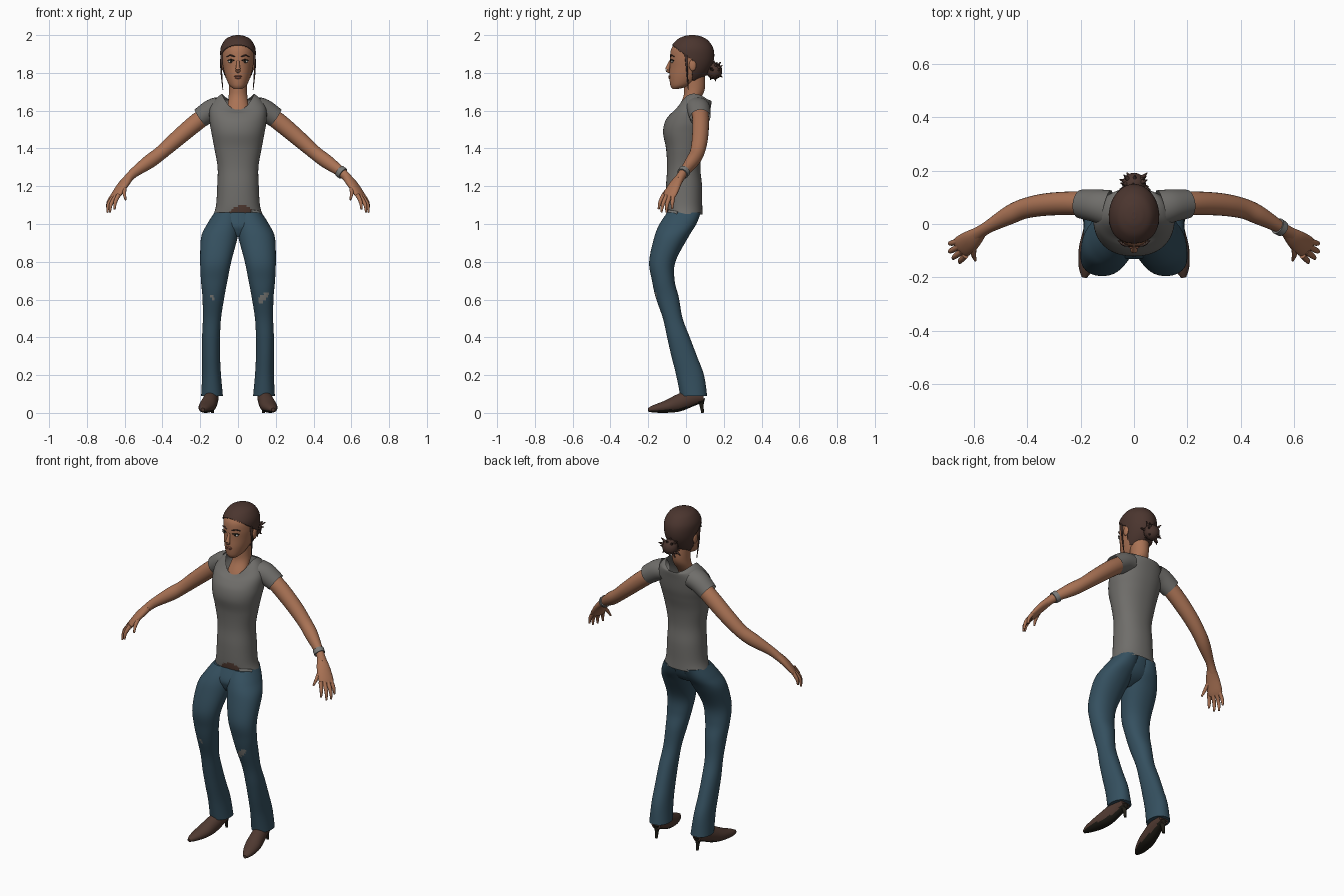
import bpy, bmesh, math, random
from mathutils import Vector, Matrix

random.seed(4)
cube = bpy.data.objects.get("Cube")
if cube:
    bpy.data.objects.remove(cube)


def material(name, *rgb):
    mat = bpy.data.materials.new(name)
    mat.use_nodes = True
    mat.diffuse_color = (*rgb, 1)
    mat.node_tree.nodes["Principled BSDF"].inputs["Base Color"].default_value = (*rgb, 1)
    return mat


skin = material("skin", .40, .17, .09)
hair = material("brown hair", .07, .036, .028)
shirt = material("grey shirt", .16, .155, .145)
denim = material("blue denim", .035, .08, .115)
leather = material("brown leather", .08, .042, .031)
sole = material("dark sole", .014, .012, .008)
lip = material("lips", .28, .10, .065)
white = material("eye white", .5, .48, .45)
metal = material("grey metal", .2, .2, .19)


def spline(rows, steps):
    """Catmull-Rom interpolation through rows of numbers."""
    out = []
    last = len(rows) - 1
    for i in range(last):
        a, b, c, d = (Vector(rows[min(max(k, 0), last)]) for k in range(i - 1, i + 3))
        for s in range(steps):
            t = s / steps
            out.append(b + (c - a) * (t / 2) + (a * 2 - b * 5 + c * 4 - d) * (t * t / 2)
                       + (b * 3 - a - c * 3 + d) * (t ** 3 / 2))
    return out + [Vector(rows[-1])]


def finish(name, bm, mats):
    bmesh.ops.recalc_face_normals(bm, faces=bm.faces)
    mesh = bpy.data.meshes.new(name)
    bm.to_mesh(mesh)
    bm.free()
    for m in mats:
        mesh.materials.append(m)
    for p in mesh.polygons:
        p.use_smooth = len(p.vertices) < 5
    obj = bpy.data.objects.new(name, mesh)
    bpy.context.collection.objects.link(obj)
    return obj


def bridge(name, rings, mats, caps=True):
    bm = bmesh.new()
    loops = [[bm.verts.new(p) for p in ring] for ring in rings]
    for a, b in zip(loops, loops[1:]):
        for i in range(len(a)):
            j = (i + 1) % len(a)
            bm.faces.new((a[i], a[j], b[j], b[i]))
    if caps:
        bm.faces.new(loops[0])
        bm.faces.new(loops[-1])
    return finish(name, bm, mats)


def loft(name, rows, mats, side=1, caps=True, power=2.0, seg=48, steps=7):
    """Rows: height, x min, x max, front y, back y, front drop, back drop."""
    rings = []
    for z, x0, x1, y0, y1, df, db in spline(rows, steps):
        ring = []
        for k in range(seg):
            a = math.tau * k / seg
            c, s = (math.copysign(abs(v) ** (2 / power), v) for v in (math.cos(a), math.sin(a)))
            drop = (df if s < 0 else db) * s * s
            ring.append((side * ((x0 + x1) / 2 + c * (x1 - x0) / 2),
                         (y0 + y1) / 2 + s * (y1 - y0) / 2, z - drop))
        rings.append(ring)
    return bridge(name, rings, mats, caps)


def centred(rows):
    return [(z, -w, w, f, b, *(drop or (0, 0))) for z, w, f, b, *drop in rows]


def tube(name, rows, mats, side=1, caps=True, seg=16, steps=5):
    """Rows: x, y, z, sideways radius, upright radius."""
    pts = spline(rows, steps)
    rings = []
    for i, p in enumerate(pts):
        t = (pts[min(i + 1, len(pts) - 1)] - pts[max(i - 1, 0)]).to_3d()
        t = Vector(t[:3]).normalized()
        u = t.cross(Vector((0, 0, 1))).normalized()
        v = u.cross(t)
        ring = []
        for k in range(seg):
            a = math.tau * k / seg
            q = Vector(p[:3]) + u * math.cos(a) * p[3] + v * math.sin(a) * p[4]
            ring.append((side * q.x, q.y, q.z))
        rings.append(ring)
    return bridge(name, rings, mats, caps)


def blob(name, loc, size, mat):
    bm = bmesh.new()
    bmesh.ops.create_uvsphere(bm, u_segments=20, v_segments=12, radius=1,
                              matrix=Matrix.Translation(loc) @ Matrix.Diagonal((*size, 1)))
    return finish(name, bm, [mat])


def paint(obj, rule, index=1):
    for p in obj.data.polygons:
        if rule(p.center, p.normal):
            p.material_index = index


# Shirt body with scooped neck and raised hem
top = loft("shirt", centred([
    (1.05, .13, -.10, .088), (1.1, .116, -.106, .086), (1.2, .11, -.106, .085),
    (1.3, .108, -.10, .076), (1.4, .125, -.106, .085), (1.48, .14, -.121, .105),
    (1.54, .15, -.112, .12), (1.61, .15, -.085, .13, .03, 0),
    (1.66, .12, -.065, .135, .065, .01), (1.69, .085, -.05, .125, .085, .04)]),
    [shirt, leather], caps=False, power=2.2, seg=72)
paint(top, lambda c, n: c.y < 0 and c.z < 1.1 - 9 * (c.x - .02) ** 2)

# Hips of the jeans
loft("jeans_hips", centred([
    (1.075, .112, -.095, .075), (1.0, .145, -.13, .048), (.96, .11, -.125, .015),
    (.93, .03, -.11, -.04)]), [denim])

# Neck and upper chest
loft("neck", centred([
    (1.54, .06, -.075, 0), (1.61, .056, -.045, .03), (1.67, .05, -.015, .08),
    (1.72, .048, -.01, .10), (1.8, .052, -.01, .10)]), [skin])

# Head, and hair as an outer shell of the same shape
head_rows = centred([
    (1.715, .022, -.072, -.04), (1.735, .046, -.083, .03), (1.78, .066, -.088, .09),
    (1.83, .079, -.086, .128), (1.88, .087, -.085, .143), (1.93, .086, -.077, .138),
    (1.97, .065, -.045, .11), (1.988, .036, -.01, .075), (1.994, .008, .02, .045)])
loft("head", head_rows, [skin])
cap = loft("hair", head_rows, [hair], seg=96, steps=12)


def is_hair(c):
    if c.y > .035:
        return c.z > 1.765
    return c.z > 1.95 - .75 * (c.y + .075)


bm = bmesh.new()
bm.from_mesh(cap.data)
bm.normal_update()
shifts = [(v, v.normal * .006) for v in bm.verts]
bare = [f for f in bm.faces if not is_hair(f.calc_center_median())]
for v, shift in shifts:
    v.co += shift
bmesh.ops.delete(bm, geom=bare, context="FACES")
bm.to_mesh(cap.data)
bm.free()
shell = cap.modifiers.new("thickness", "SOLIDIFY")
shell.thickness = .006

# Hair bun with loose tufts
blob("hair_bun", (0, .15, 1.81), (.045, .042, .044), hair)
for i in range(20):
    d = Vector((random.uniform(-1, 1), random.uniform(-.3, .8), random.uniform(-1, 1))).normalized()
    a, b = Vector((0, .145, 1.81)) + d * .025, Vector((0, .145, 1.81)) + d * random.uniform(.05, .075)
    tube("bun_tuft", [(*a, .014, .012), (*b, .002, .002)], [hair], seg=6, steps=2)

# Face
tube("nose", [(0, -.082, 1.865, .007, .006), (0, -.093, 1.835, .01, .01),
              (0, -.098, 1.815, .014, .011), (0, -.086, 1.803, .008, .005)], [skin])
blob("upper_lip", (0, -.087, 1.782, ), (.02, .006, .005), lip)
blob("lower_lip", (0, -.086, 1.774), (.017, .007, .006), lip)

for side, word in ((1, "left"), (-1, "right")):
    blob(word + "_eye", (side * .038, -.073, 1.86), (.015, .007, .007), white)
    blob(word + "_iris", (side * .037, -.078, 1.86), (.007, .004, .006), sole)
    tube(word + "_eyelid", [(.02, -.081, 1.865, .003, .003), (.038, -.079, 1.87, .004, .003),
                            (.055, -.066, 1.865, .003, .003)], [sole], side, seg=8)
    tube(word + "_eyebrow", [(.017, -.083, 1.885, .003, .003), (.04, -.077, 1.893, .004, .004),
                             (.06, -.062, 1.886, .002, .002)], [hair], side, seg=8)
    blob(word + "_ear", (side * .086, .035, 1.84), (.009, .019, .03), skin)
    tube(word + "_hair_strand", [(.085, .0, 1.9, .008, .008), (.089, .005, 1.82, .005, .005),
                                 (.08, .012, 1.71, .002, .002)], [hair], side, seg=8)

    # Sleeve and arm
    tube(word + "_sleeve", [(.1, .06, 1.615, .068, .058), (.14, .068, 1.602, .062, .058),
                            (.2, .075, 1.562, .054, .053)], [shirt], side, False, 32)
    tube(word + "_arm", [
        (.15, .075, 1.59, .044, .045), (.23, .078, 1.53, .044, .046), (.33, .073, 1.445, .042, .042),
        (.41, .058, 1.375, .038, .037), (.47, .032, 1.33, .035, .037), (.55, -.013, 1.272, .023, .026),
        (.59, -.04, 1.232, .026, .022)], [skin], side, seg=24)

    # Hand with fingers
    tube(word + "_palm", [(.575, -.03, 1.248, .024, .022), (.61, -.06, 1.205, .038, .021),
                          (.645, -.085, 1.155, .042, .016), (.656, -.093, 1.135, .034, .01)],
         [skin], side)
    fingers = {"index": ((.632, -.118, 1.155), (.65, -.137, 1.115), (.653, -.145, 1.078)),
               "middle": ((.645, -.102, 1.15), (.672, -.122, 1.105), (.678, -.13, 1.062)),
               "ring": ((.655, -.084, 1.15), (.685, -.1, 1.105), (.692, -.104, 1.06)),
               "little": ((.66, -.066, 1.155), (.686, -.072, 1.115), (.692, -.073, 1.08)),
               "thumb": ((.6, -.072, 1.205), (.602, -.112, 1.165), (.595, -.136, 1.128))}
    for finger, (a, b, c) in fingers.items():
        tube(f"{word}_{finger}_finger", [(*a, .012, .012), (*b, .01, .01), (*c, .005, .005)],
             [skin], side, seg=10)

    # Jeans leg with a torn knee
    leg = loft(word + "_jeans_leg", [(*row, 0, 0) for row in (
        (1.06, -.005, .125, -.10, .078), (1.0, -.008, .163, -.14, .055), (.93, .002, .195, -.168, .012),
        (.8, .036, .2, -.195, -.056), (.7, .056, .196, -.18, -.06), (.61, .073, .188, -.16, -.038),
        (.5, .09, .186, -.122, -.018), (.4, .095, .19, -.10, .02), (.3, .095, .19, -.077, .058),
        (.2, .09, .19, -.052, .095), (.09, .08, .195, -.03, .112))],
        [denim, metal], side, seg=64, power=2.15)
    size = .028 if side > 0 else .011
    paint(leg, lambda c, n: n.y < -.3 and
          math.hypot(abs(c.x) - .135, (c.z - .61) * 1.4 - (abs(c.x) - .135) * .8) < size)

    # Pointed ankle boot with dark sole and thin heel
    boot = tube(word + "_boot", [
        (.186, -.2, .016, .01, .01), (.18, -.165, .022, .028, .021), (.165, -.1, .034, .043, .034),
        (.152, -.04, .052, .042, .045), (.14, .03, .08, .037, .045), (.135, .09, .09, .03, .035)],
        [leather, sole], side, seg=28)
    paint(boot, lambda c, n: n.z < -.6)
    tube(word + "_boot_heel", [(.136, .078, .075, .026, .024), (.136, .082, .045, .012, .012),
                               (.136, .088, 0, .008, .007)], [sole], side, seg=12)

# Wrist band and belt end
tube("wrist_band", [(.538, -.007, 1.281, .031, .033), (.556, -.018, 1.266, .03, .032)],
     [metal], seg=24)
tube("belt_end", [(.07, -.092, 1.062, .006, .012), (.1, -.072, 1.06, .006, .012),
                  (.122, -.045, 1.056, .006, .01)], [metal])
